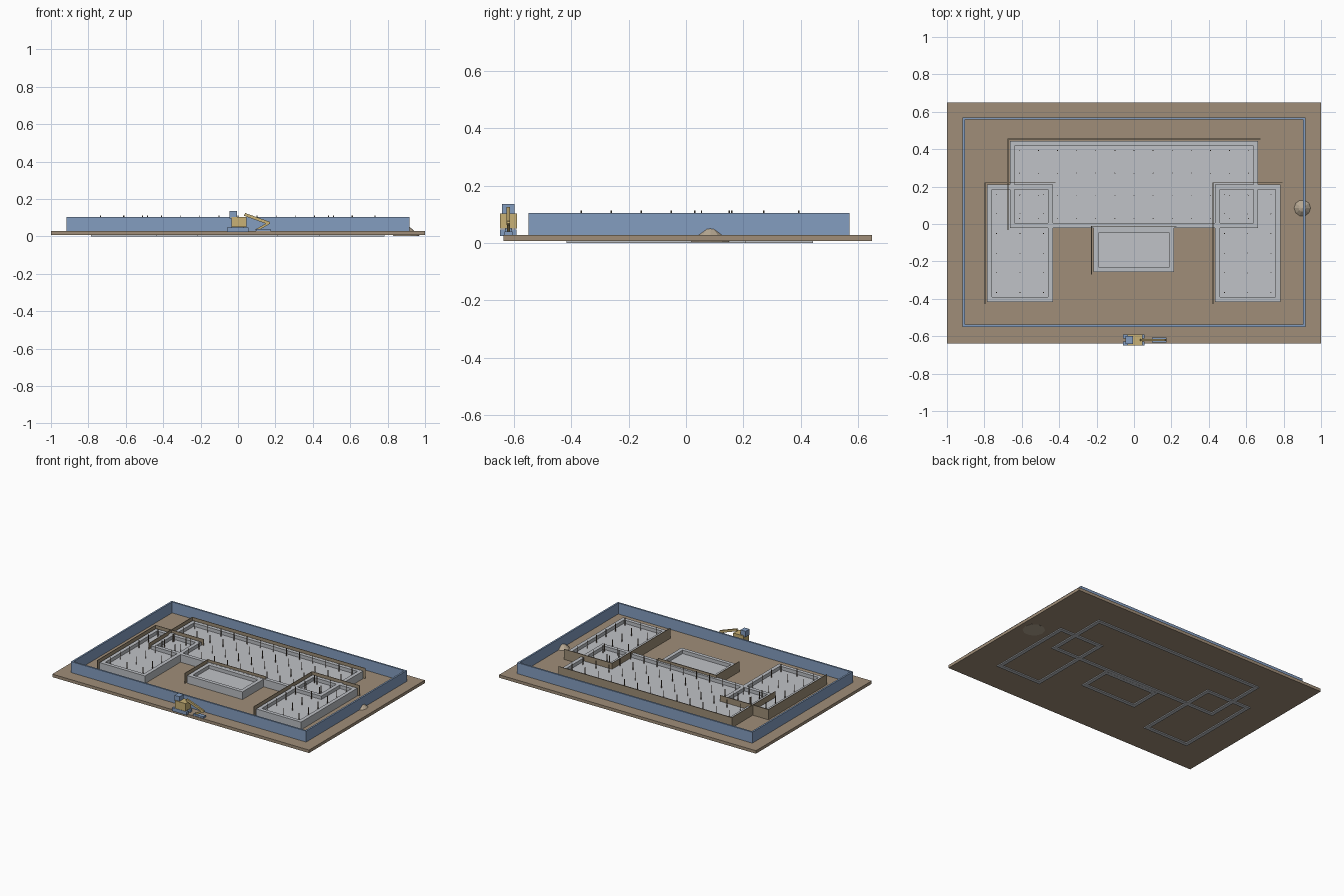
import bpy
import bmesh
import math
from mathutils import Vector, Matrix

cube = bpy.data.objects.get("Cube")
if cube:
    bpy.data.objects.remove(cube, do_unlink=True)


def material(name, r, g, b):
    m = bpy.data.materials.new(name)
    m.use_nodes = True
    m.diffuse_color = (r, g, b, 1)
    m.node_tree.nodes["Principled BSDF"].inputs["Base Color"].default_value = (r, g, b, 1)
    return m


EARTH = material("earth brown", 0.35, 0.27, 0.19)
BOARD = material("formwork brown", 0.34, 0.27, 0.18)
CONCRETE = material("slab grey", 0.53, 0.54, 0.57)
FOOTING = material("footing grey", 0.50, 0.52, 0.55)
BLUE = material("steel blue", 0.23, 0.34, 0.53)
YELLOW = material("machine yellow", 0.58, 0.44, 0.18)
STEEL = material("rebar brown", 0.16, 0.12, 0.08)
SAND = material("sand", 0.47, 0.39, 0.29)


def finish(name, bm, mat):
    bmesh.ops.recalc_face_normals(bm, faces=bm.faces[:])
    mesh = bpy.data.meshes.new(name)
    bm.to_mesh(mesh)
    bm.free()
    mesh.materials.append(mat)
    ob = bpy.data.objects.new(name, mesh)
    bpy.context.collection.objects.link(ob)
    return ob


def add_box(bm, x, y, z):
    """Add a box spanning the (low, high) pairs x, y and z."""
    size = [b - a for a, b in (x, y, z)]
    centre = [(a + b) / 2 for a, b in (x, y, z)]
    mat = Matrix.Translation(centre) @ Matrix.Diagonal((*size, 1))
    bmesh.ops.create_cube(bm, size=1, matrix=mat)


def box(name, mat, x, y, z):
    bm = bmesh.new()
    add_box(bm, x, y, z)
    return finish(name, bm, mat)


def ring(name, mat, x, y, z, width):
    """Rectangular wall with an open middle and mitred corners."""
    bm = bmesh.new()
    loops = []
    for inset, height in ((0, z[0]), (0, z[1]), (width, z[1]), (width, z[0])):
        x0, x1, y0, y1 = x[0] + inset, x[1] - inset, y[0] + inset, y[1] - inset
        loops.append([bm.verts.new((px, py, height))
                      for px, py in ((x0, y0), (x1, y0), (x1, y1), (x0, y1))])
    for k in range(4):
        a, b = loops[k], loops[(k + 1) % 4]
        for i in range(4):
            j = (i + 1) % 4
            bm.faces.new((a[i], a[j], b[j], b[i]))
    return finish(name, bm, mat)


def beam(name, mat, start, end, width, depth):
    """Square bar between two points."""
    start, end = Vector(start), Vector(end)
    axis = end - start
    turn = axis.to_track_quat("Z", "Y").to_matrix().to_4x4()
    mat4 = (Matrix.Translation((start + end) / 2) @ turn
            @ Matrix.Diagonal((depth, width, axis.length, 1)))
    bm = bmesh.new()
    bmesh.ops.create_cube(bm, size=1, matrix=mat4)
    return finish(name, bm, mat)


# Site ground and perimeter fence
GROUND = 0.028
box("ground", EARTH, (-1, 1), (-0.638, 0.65), (0.007, GROUND))
ring("fence", BLUE, (-0.916, 0.916), (-0.55, 0.57), (GROUND, 0.105), 0.012)


# Foundations: footing wall, floor, formwork boards, rebar pins
def foundation(name, x, y, cols, rows):
    rim, floor, board = 0.082, 0.058, 0.1
    width, gap, thick = 0.026, 0.012, 0.004
    ring(name + "_footing", FOOTING, x, y, (0, rim), width)
    inner_x = (x[0] + width, x[1] - width)
    inner_y = (y[0] + width, y[1] - width)
    box(name + "_floor", CONCRETE, inner_x, inner_y, (GROUND - 0.01, floor))

    bm = bmesh.new()
    left, back = x[0] - gap, y[1] + gap
    add_box(bm, (left, x[1] + gap), (back - thick, back), (GROUND, board))
    add_box(bm, (left, left + thick), (y[0] - gap, back), (GROUND, board))
    finish(name + "_formwork", bm, BOARD)

    if cols == 0:
        return
    bm = bmesh.new()
    margin = 0.025
    for i in range(cols):
        px = inner_x[0] + margin + i * (inner_x[1] - inner_x[0] - 2 * margin) / (cols - 1)
        for j in range(rows):
            py = inner_y[0] + margin + j * (inner_y[1] - inner_y[0] - 2 * margin) / (rows - 1)
            bmesh.ops.create_cone(bm, cap_ends=True, segments=6, radius1=0.0025,
                                  radius2=0.0025, depth=0.06,
                                  matrix=Matrix.Translation((px, py, 0.083)))
    finish(name + "_rebar", bm, STEEL)


foundation("main_hall", (-0.664, 0.664), (-0.021, 0.444), 13, 4)
foundation("right_wing", (-0.786, -0.433), (-0.417, 0.21), 3, 6)
foundation("left_wing", (0.433, 0.783), (-0.417, 0.21), 3, 6)
foundation("porch", (-0.217, 0.215), (-0.257, -0.022), 0, 0)

# Earth pile: stacked loops swept around the vertical axis
bm = bmesh.new()
profile = [(0.072, 0.003), (0.044, GROUND), (0.02, 0.049), (0, 0.055)]
verts = [bm.verts.new((0.9 + r, 0.085, z)) for r, z in profile]
edges = [bm.edges.new(pair) for pair in zip(verts, verts[1:])]
bmesh.ops.spin(bm, geom=verts + edges, cent=(0.9, 0.085, 0), axis=(0, 0, 1),
               angle=math.tau, steps=10)
bmesh.ops.remove_doubles(bm, verts=bm.verts[:], dist=0.0005)
bmesh.ops.holes_fill(bm, edges=bm.edges[:], sides=0)
finish("earth_pile", bm, SAND)

# Excavator: tracks, body, cab, boom, stick, bucket
Y = -0.62
for side, name in ((-1, "track_right"), (1, "track_left")):
    mid = Y + side * 0.019
    box(name, BLUE, (-0.06, 0.055), (mid - 0.01, mid + 0.01), (0.024, 0.048))
box("undercarriage", BLUE, (-0.035, 0.03), (Y - 0.012, Y + 0.012), (0.032, 0.054))
box("excavator_body", YELLOW, (-0.035, 0.045), (Y - 0.03, Y + 0.03), (0.05, 0.104))
box("excavator_cab", BLUE, (-0.045, -0.005), (Y - 0.022, Y + 0.022), (0.095, 0.136))
beam("boom", YELLOW, (0.035, Y, 0.118), (0.168, Y, 0.07), 0.016, 0.012)
beam("stick", YELLOW, (0.17, Y, 0.074), (0.095, Y, 0.032), 0.012, 0.011)
box("bucket", BLUE, (0.095, 0.175), (Y - 0.014, Y + 0.014), (0.026, 0.04))
